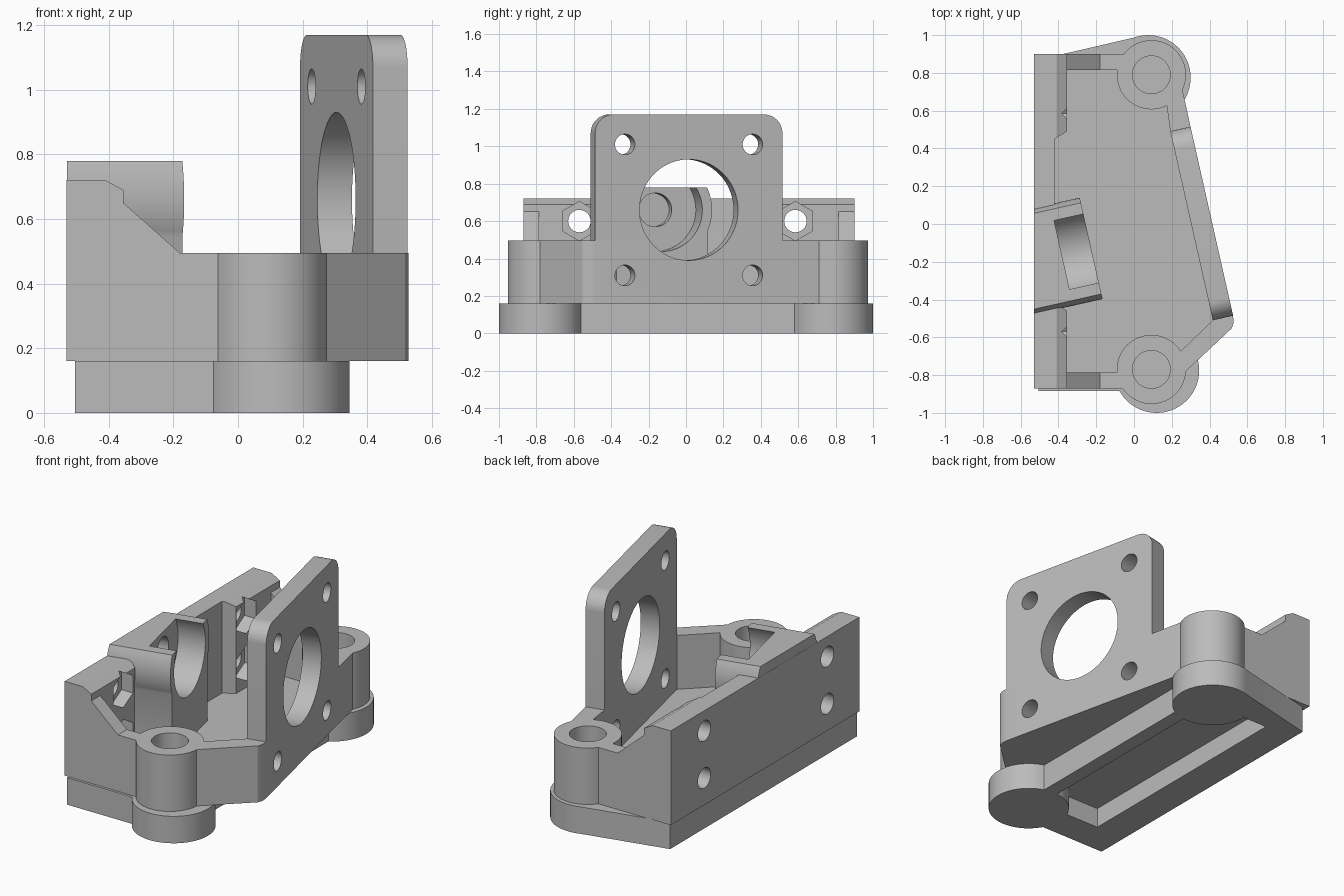
import bpy, bmesh
from math import sin, cos, asin, acos, pi, radians
from mathutils import Matrix, Vector

cube = bpy.data.objects.get("Cube")
if cube:
    bpy.data.objects.remove(cube, do_unlink=True)

grey = bpy.data.materials.new("plain grey")
grey.use_nodes = True
tone = (0.5, 0.5, 0.5, 1)
grey.diffuse_color = tone
grey.node_tree.nodes["Principled BSDF"].inputs["Base Color"].default_value = tone

# Frames: profiles are drawn in the first two axes and extruded along the third
TILT = radians(12.7)
AXIS = Vector((cos(TILT), sin(TILT), 0))
ACROSS = Vector((-sin(TILT), cos(TILT), 0))
UP = Vector((0, 0, 1))
CENTRE = Vector((0.412, 0.015, 0))
SHAFT_Z = 0.66


def frame(a, b, c, origin=(0, 0, 0)):
    m = Matrix((a, b, c)).transposed().to_4x4()
    m.translation = origin
    return m


PLAN = Matrix.Identity(4)
SIDE = frame((1, 0, 0), (0, 0, 1), (0, 1, 0))
END = frame((0, 1, 0), (0, 0, 1), (1, 0, 0))
SHAFT = frame(ACROSS, UP, AXIS, CENTRE)


def prism(name, points, low, high, m=PLAN):
    bm = bmesh.new()
    face = bm.faces.new([bm.verts.new((p[0], p[1], low)) for p in points])
    out = bmesh.ops.extrude_face_region(bm, geom=[face])
    bmesh.ops.translate(bm, vec=(0, 0, high - low),
                        verts=[v for v in out["geom"] if isinstance(v, bmesh.types.BMVert)])
    bm.transform(m)
    bm.normal_update()
    bmesh.ops.recalc_face_normals(bm, faces=bm.faces)
    if bm.calc_volume(signed=True) < 0:
        bmesh.ops.reverse_faces(bm, faces=bm.faces)
    mesh = bpy.data.meshes.new(name)
    bm.to_mesh(mesh)
    bm.free()
    mesh.materials.append(grey)
    obj = bpy.data.objects.new(name, mesh)
    bpy.context.collection.objects.link(obj)
    return obj


def arc(x, y, r, start=0, end=2 * pi, n=48):
    steps = n if end - start >= 2 * pi - 0.001 else n + 1
    return [(x + r * cos(start + (end - start) * i / n),
             y + r * sin(start + (end - start) * i / n)) for i in range(steps)]


def combine(target, tool, operation):
    mod = target.modifiers.new("join", "BOOLEAN")
    mod.operation, mod.solver, mod.object = operation, "EXACT", tool
    bpy.context.view_layer.objects.active = target
    bpy.ops.object.modifier_apply(modifier=mod.name)
    bpy.data.objects.remove(tool, do_unlink=True)


def add(target, *args):
    combine(target, prism(*args), "UNION")


def cut(target, *args):
    combine(target, prism(*args), "DIFFERENCE")


def local(u, v):
    p = CENTRE + AXIS * u + ACROSS * v
    return (p.x, p.y)


BACK, BOTTOM, FLOOR, RIM = -0.53, 0.16, 0.175, 0.495
HALF, THICK = 0.513, 0.11

# Tray: floor, end walls and slanted front wall, open towards the rear wall
tray = prism("tray", [
    (-0.45, -0.87), (0.09, -0.87), (0.2, -0.85), (0.517, -0.553), (0.527, -0.525),
    local(0, -HALF), local(0, HALF), (0.25, 0.74), (0.09, 0.9), (-0.45, 0.9)], BOTTOM, RIM)
cut(tray, "pocket", [
    (-0.5, -0.785), (0.1, -0.785), (0.24, -0.68), local(-THICK, -HALF),
    local(-THICK, HALF), (0.17, 0.65), (0.09, 0.815), (-0.5, 0.815)], FLOOR, 1)

# Screw bosses with blind holes
for x, y in ((0.092, -0.77), (0.092, 0.79)):
    add(tray, "boss", arc(x, y, 0.183, n=64), BOTTOM, RIM)
    cut(tray, "boss_hole", arc(x, y, 0.1), 0.19, 1)

# Rear wall, thinner in the middle
wall = prism("rear_wall", [(BACK, BOTTOM), (BACK, 0.72), (-0.41, 0.72), (-0.355, 0.69),
                           (-0.355, BOTTOM)], -0.87, 0.9, SIDE)
cut(wall, "wall_step", [(-0.42, -0.42), (-0.355, -0.46), (-0.3, -0.46), (-0.3, 0.49),
                        (-0.355, 0.49), (-0.42, 0.45)], 0.1, 1)

# Wall screws with hexagonal nut traps
for y in (-0.57, 0.585):
    for z in (0.32, 0.6):
        cut(wall, "wall_screw", arc(y, z, 0.06, n=32), -0.7, -0.3, END)
        cut(wall, "nut_trap", arc(y, z, 0.105, pi / 6, pi / 6 + 2 * pi, 6), -0.43, -0.34, END)

# Sloped gussets on the end walls
gussets = [prism("gusset", [(-0.44, 0.2), (-0.44, 0.65), (-0.355, 0.65), (-0.18, RIM),
                            (-0.18, 0.2)], low, high, SIDE)
           for low, high in ((-0.87, -0.785), (0.815, 0.9))]

# Upright motor plate with rounded top corners, standing on the front wall
R, TOP = 0.1, 1.17
plate = prism("motor_plate", [(-HALF, RIM), (HALF, RIM)]
              + arc(HALF - R, TOP - R, R, 0, pi / 2, 10)
              + arc(R - HALF, TOP - R, R, pi / 2, pi, 10), -THICK, 0, SHAFT)
for part, z in ((tray, 0.31), (plate, 1.01)):
    cut(part, "motor_opening", arc(0, SHAFT_Z, 0.27, n=72), -0.2, 0.1, SHAFT)
    for v in (-0.35, 0.35):
        cut(part, "motor_screw", arc(v, z, 0.055, n=32), -0.2, 0.1, SHAFT)

# Tilted bearing holder: barrel with a flat top on a narrower stand
BARREL, STAND, FLAT = 0.275, 0.25, 0.78
low, high = acos(STAND / BARREL), asin((FLAT - SHAFT_Z) / BARREL)
holder = prism("bearing_holder", [(-STAND, 0.165), (STAND, 0.165)]
               + arc(0, SHAFT_Z, BARREL, -low, high, 12)
               + arc(0, SHAFT_Z, BARREL, pi - high, pi + low, 12), -1.15, -0.655, SHAFT)
cut(holder, "rear_trim", [(-1, -1), (BACK + 0.001, -1), (BACK + 0.001, 1), (-1, 1)], 0, 1)
for part in (holder, wall):
    cut(part, "bearing_seat", arc(0, SHAFT_Z, 0.222, n=64), -0.814, -0.4, SHAFT)
    cut(part, "shaft_end", arc(0, SHAFT_Z, 0.09), -0.88, -0.7, SHAFT)

# Foot with two round pads, hollow underneath
foot = prism("base_foot", [
    (-0.505, -0.885), (0.12, -0.885), (0.187, -0.775), (0.187, 0.775), (0.031, 0.994),
    (-0.505, 0.87)], 0, BOTTOM)
cut(foot, "underside_recess", [(-0.31, -0.69), (0.1, -0.69), (0.1, 0.78), (-0.31, 0.78)],
    -0.1, 0.12)
for x, y in ((0.12, -0.775), (0.075, 0.775)):
    add(foot, "pad", arc(x, y, 0.225, n=64), 0, BOTTOM)

# Smooth curved walls, crisp edges
for obj in (tray, wall, plate, holder, foot, *gussets):
    bpy.ops.object.select_all(action="DESELECT")
    obj.select_set(True)
    bpy.context.view_layer.objects.active = obj
    bpy.ops.object.shade_smooth_by_angle(angle=radians(25))
